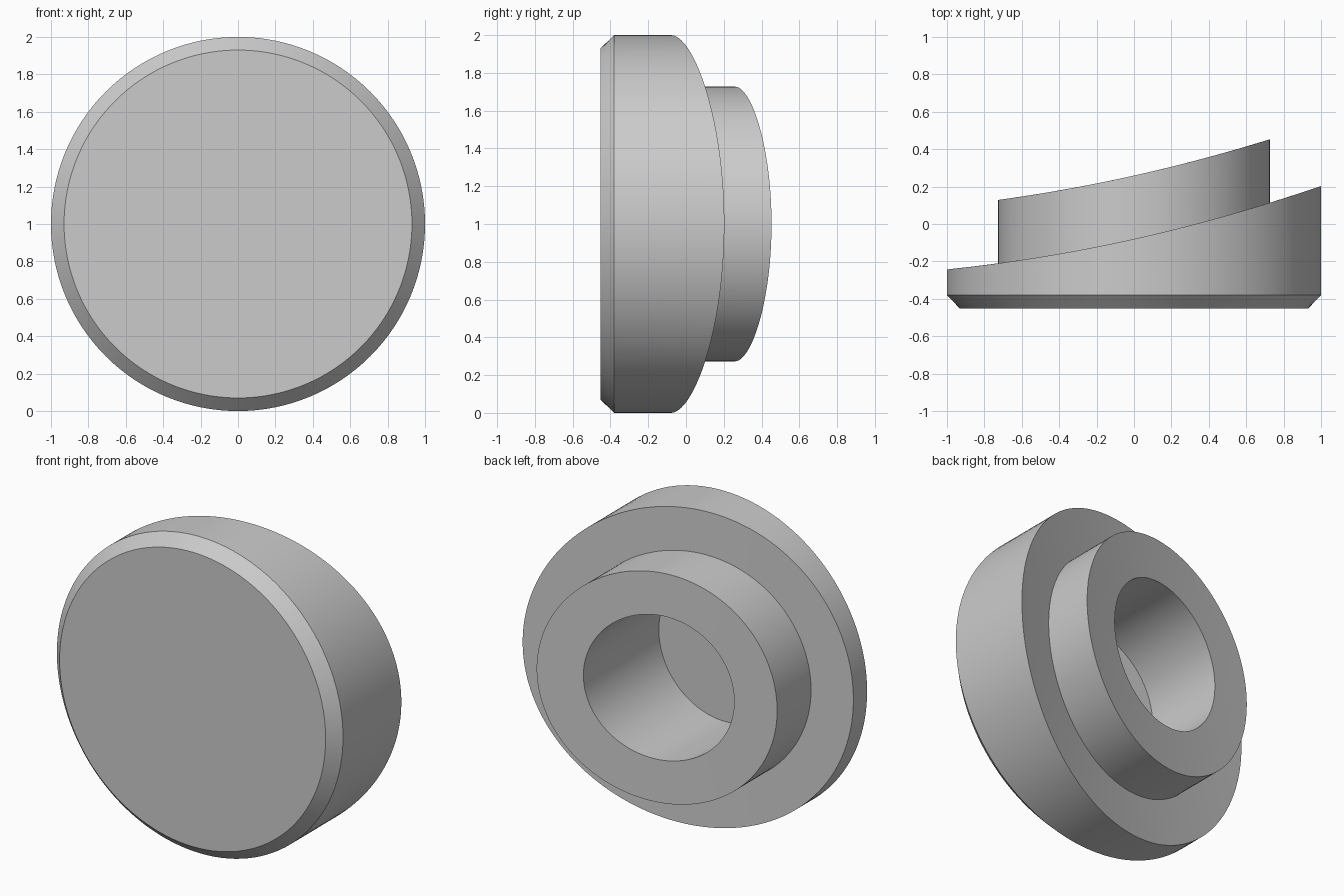
import bpy, bmesh, math

cube = bpy.data.objects.get("Cube")
if cube:
    bpy.data.objects.remove(cube, do_unlink=True)

SEGMENTS = 128

# Plain grey material
grey = bpy.data.materials.new("plain grey")
grey.use_nodes = True
colour = (0.6, 0.6, 0.6, 1)
grey.diffuse_color = colour
grey.node_tree.nodes["Principled BSDF"].inputs["Base Color"].default_value = colour


def flat(y):
    return lambda x: y


def sloped(y):
    # Gently curved slant that rises towards +x
    return lambda x: y + 0.223 * x + 0.06 * x * x


rim_back = sloped(-0.08)
boss_back = sloped(0.259)

# Radius and depth of each edge, from the front face round to the bore floor
profile = [
    (0.93, flat(-0.453)),     # front face edge
    (1.0, flat(-0.38)),       # chamfer
    (1.0, rim_back),          # outer wall
    (0.86, rim_back),         # shoulder
    (0.727, rim_back),
    (0.727, boss_back),       # boss wall
    (0.59, boss_back),        # boss end
    (0.456, boss_back),
    (0.456, flat(-0.38)),     # bore
]

bm = bmesh.new()
rings = []
for radius, depth in profile:
    ring = []
    for i in range(SEGMENTS):
        a = 2 * math.pi * i / SEGMENTS
        x = radius * math.cos(a)
        ring.append(bm.verts.new((x, depth(x), 1 + radius * math.sin(a))))
    rings.append(ring)

# Walls between neighbouring rings, then the front face and bore floor
for r, s in zip(rings, rings[1:]):
    for i in range(SEGMENTS):
        j = (i + 1) % SEGMENTS
        bm.faces.new((r[i], r[j], s[j], s[i]))
bm.faces.new(rings[0])
bm.faces.new(rings[-1])
bmesh.ops.recalc_face_normals(bm, faces=bm.faces)

mesh = bpy.data.meshes.new("slanted_bored_cap")
bm.to_mesh(mesh)
bm.free()
mesh.materials.append(grey)
cap = bpy.data.objects.new("slanted_bored_cap", mesh)
bpy.context.collection.objects.link(cap)

# Smooth round walls with crisp edges
bpy.ops.object.select_all(action="DESELECT")
cap.select_set(True)
bpy.context.view_layer.objects.active = cap
bpy.ops.object.shade_smooth_by_angle(angle=math.radians(30))
